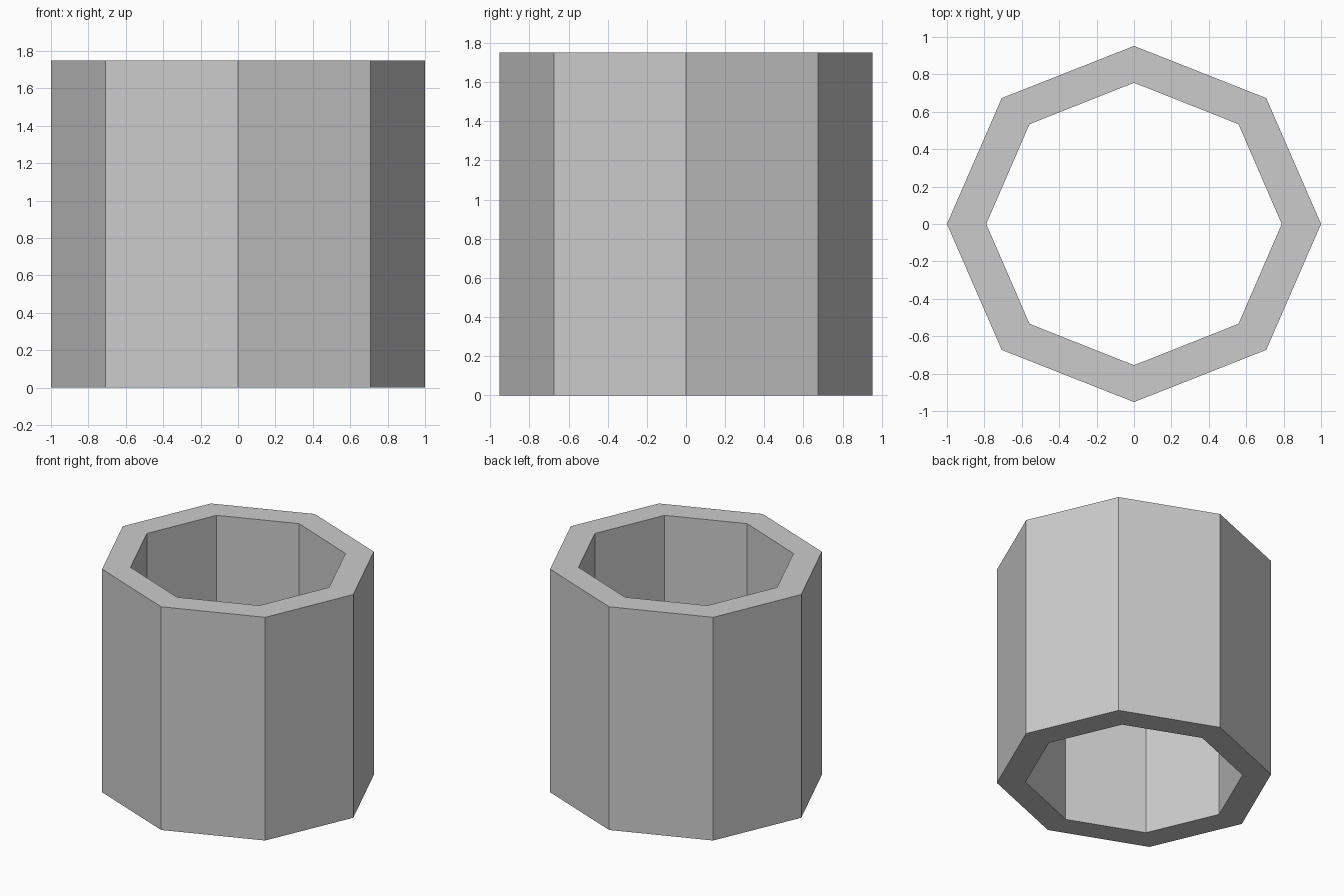
import bpy, bmesh
from math import cos, sin, tau

if "Cube" in bpy.data.objects:
    bpy.data.objects.remove(bpy.data.objects["Cube"])

SIDES, HEIGHT = 8, 1.75


def ring(bm, rx, ry, z):
    """One eight-sided loop of vertices."""
    return [bm.verts.new((rx * cos(tau * i / SIDES), ry * sin(tau * i / SIDES), z))
            for i in range(SIDES)]


# Open octagonal tube: closed wall section swept through four loops
bm = bmesh.new()
loops = [
    ring(bm, 1.0, 0.952, 0),         # outer bottom
    ring(bm, 1.0, 0.952, HEIGHT),    # outer top
    ring(bm, 0.79, 0.755, HEIGHT),   # inner top
    ring(bm, 0.79, 0.755, 0),        # inner bottom
]
for k, a in enumerate(loops):
    b = loops[(k + 1) % len(loops)]
    for i in range(SIDES):
        j = (i + 1) % SIDES
        bm.faces.new((a[i], a[j], b[j], b[i]))
bmesh.ops.recalc_face_normals(bm, faces=bm.faces)

mesh = bpy.data.meshes.new("octagonal_tube")
bm.to_mesh(mesh)
bm.free()
bpy.context.collection.objects.link(bpy.data.objects.new("octagonal_tube", mesh))
